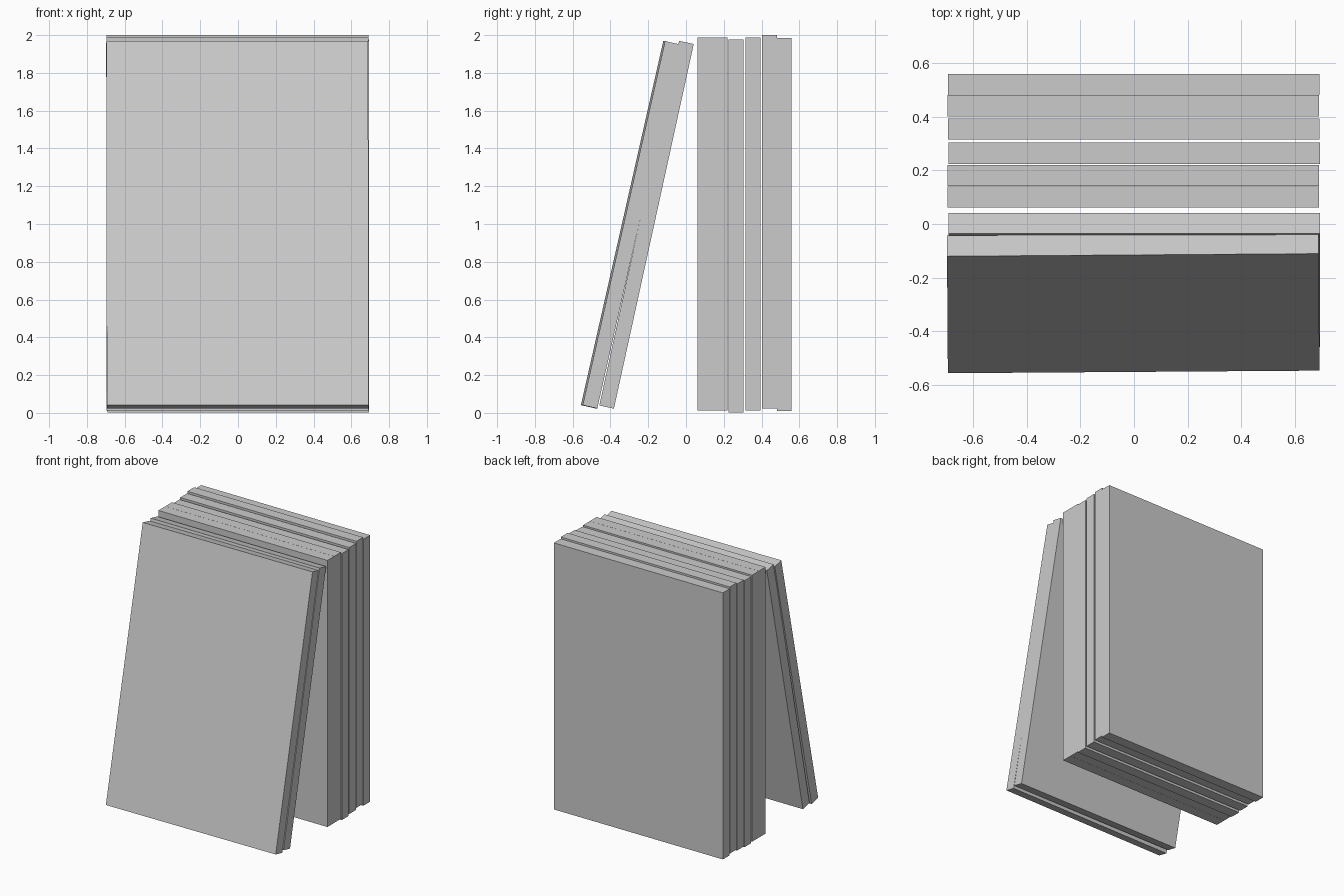
import bpy
from math import radians

cube = bpy.data.objects.get("Cube")
if cube:
    bpy.data.objects.remove(cube, do_unlink=True)

# Single plain grey finish
grey = bpy.data.materials.new("light_grey")
grey.use_nodes = True
colour = (0.6, 0.6, 0.6, 1)
grey.diffuse_color = colour
grey.node_tree.nodes["Principled BSDF"].inputs["Base Color"].default_value = colour

WIDTH, THICKNESS, HEIGHT = 1.386, 0.079, 1.976


def panel(name, x, y, z, lean=0, yaw=0):
    """A thin rectangular slab placed by its centre."""
    bpy.ops.mesh.primitive_cube_add(size=1, location=(x, y, z))
    slab = bpy.context.object
    slab.name = name
    slab.dimensions = (WIDTH, THICKNESS, HEIGHT)
    bpy.ops.object.transform_apply(location=False, rotation=False, scale=True)
    slab.rotation_euler = (radians(-lean), 0, radians(yaw))
    slab.data.materials.append(grey)


# Upright stack, front to back: side shift, depth, height of centre
stack = [
    (-0.003, 0.101, 1.0),
    (-0.003, 0.181, 1.0),
    (0.001, 0.264, 0.99),
    (-0.001, 0.354, 1.0),
    (-0.003, 0.441, 1.012),
    (-0.001, 0.52, 0.998),
]
for i, centre in enumerate(stack, 1):
    panel(f"upright_panel_{i}", *centre)

# Two panels leaning back against the stack
panel("leaning_panel_front", -0.003, -0.295, 0.996, lean=12.75, yaw=0.4)
panel("leaning_panel_back", 0.001, -0.209, 0.996, lean=12.35)
